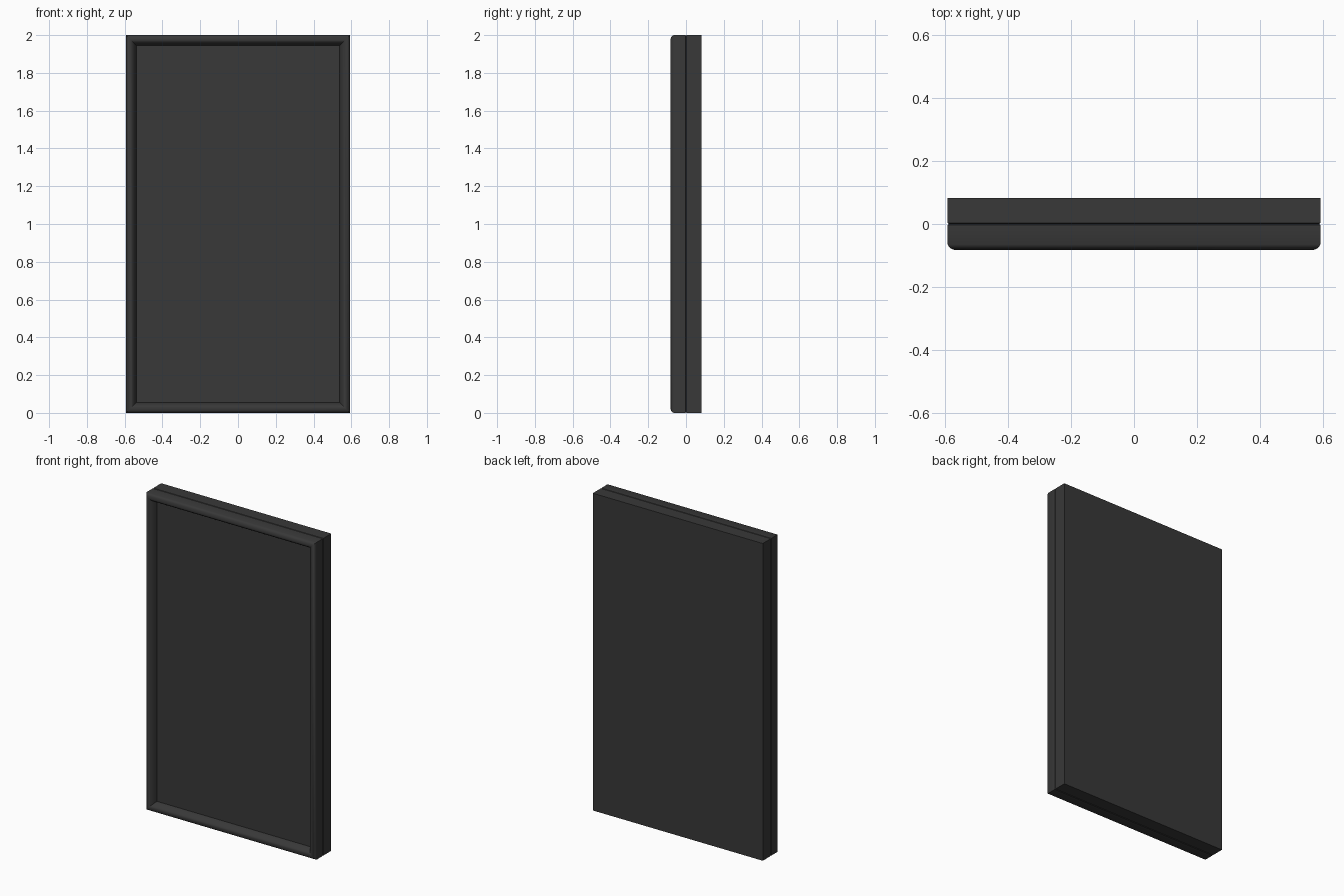
import bpy, bmesh

if "Cube" in bpy.data.objects:
    bpy.data.objects.remove(bpy.data.objects["Cube"])

W, H = 0.593, 2.0  # half width, height

mat = bpy.data.materials.new("dark_grey")
mat.diffuse_color = (0.04, 0.04, 0.04, 1)
mat.use_nodes = True
mat.node_tree.nodes["Principled BSDF"].inputs["Base Color"].default_value = mat.diffuse_color


def panel_from_profile(name, profile):
    """Closed rectangular solid from (inset, y) steps, capped at both ends."""
    bm = bmesh.new()
    loops = []
    for i, y in profile:
        loops.append([bm.verts.new(p) for p in (
            (-W + i, y, i), (W - i, y, i), (W - i, y, H - i), (-W + i, y, H - i))])
    for a, b in zip(loops, loops[1:]):
        for k in range(4):
            n = (k + 1) % 4
            bm.faces.new((a[k], a[n], b[n], b[k]))
    bm.faces.new(loops[0])
    bm.faces.new(loops[-1])
    bmesh.ops.recalc_face_normals(bm, faces=bm.faces)
    me = bpy.data.meshes.new(name)
    bm.to_mesh(me)
    bm.free()
    ob = bpy.data.objects.new(name, me)
    bpy.context.collection.objects.link(ob)
    me.materials.append(mat)
    bpy.context.view_layer.objects.active = ob
    ob.select_set(True)
    bpy.ops.object.shade_smooth_by_angle(angle=0.61)
    ob.select_set(False)
    return ob


# Plain back slab with a slim eased edge at the seam
panel_from_profile("back_slab", [(0, 0.082), (0, 0.003), (0.004, 0.0)])

# Front leaf: eased seam, rounded raised border sloping in to a recessed field
panel_from_profile("front_leaf", [
    (0.004, 0.0), (0, -0.003), (0, -0.065), (0.004, -0.072),
    (0.012, -0.079), (0.020, -0.082), (0.028, -0.081), (0.036, -0.076),
    (0.044, -0.066), (0.051, -0.054), (0.055, -0.038)])
